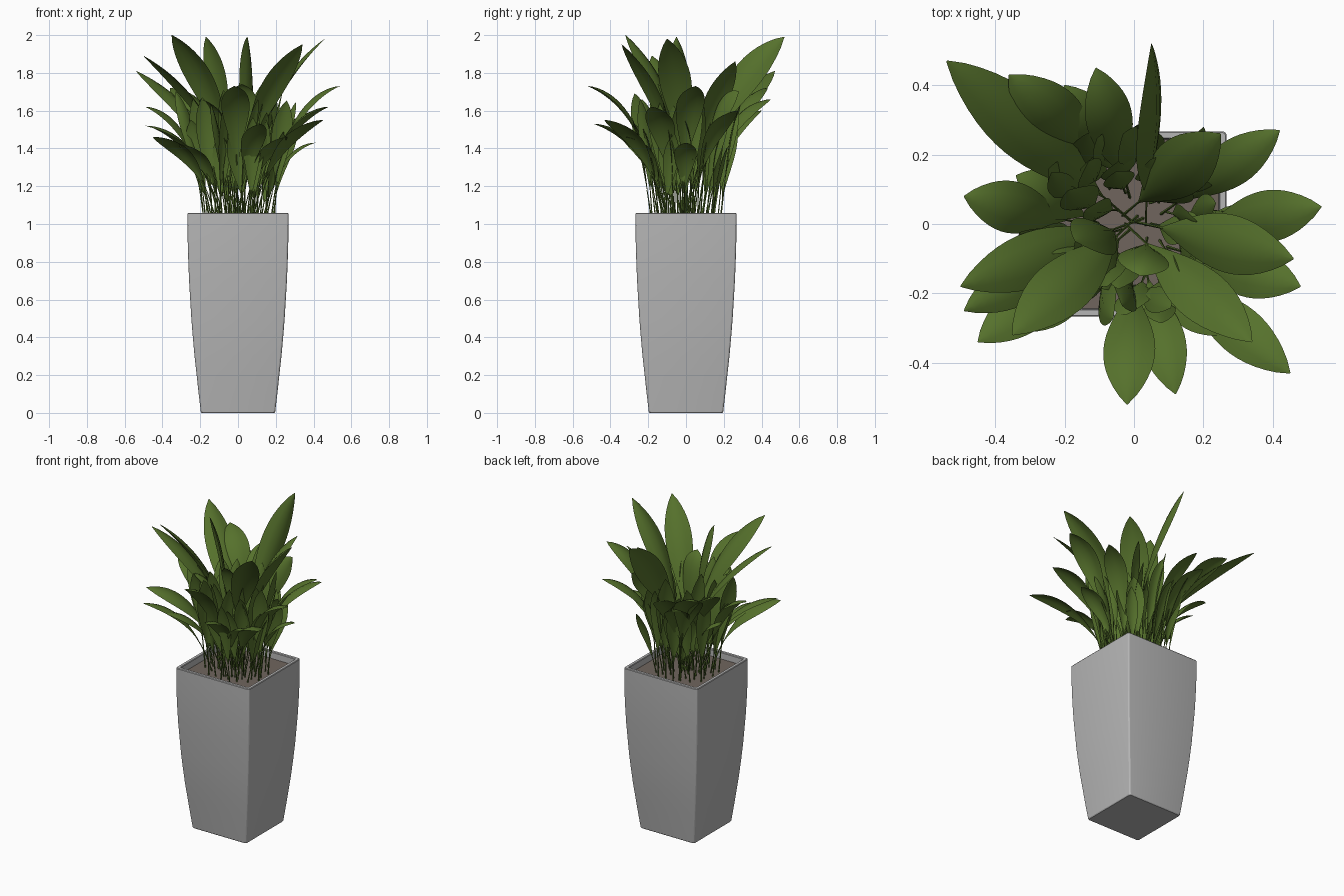
import bpy, bmesh, math, random
from mathutils import Vector, Matrix

if "Cube" in bpy.data.objects:
    bpy.data.objects.remove(bpy.data.objects["Cube"])

random.seed(11)


def material(name, rgb):
    m = bpy.data.materials.new(name)
    m.diffuse_color = (*rgb, 1)
    m.use_nodes = True
    m.node_tree.nodes["Principled BSDF"].inputs["Base Color"].default_value = m.diffuse_color
    return m


GREY = material("grey_pot", (0.47, 0.47, 0.47))
SOIL = material("brown_soil", (0.16, 0.13, 0.11))
GREEN = material("leaf_green", (0.092, 0.165, 0.025))


def finish(bm, name, mat, angle=40):
    me = bpy.data.meshes.new(name)
    bm.to_mesh(me)
    bm.free()
    me.materials.append(mat)
    ob = bpy.data.objects.new(name, me)
    bpy.context.collection.objects.link(ob)
    bpy.ops.object.select_all(action='DESELECT')
    ob.select_set(True)
    bpy.context.view_layer.objects.active = ob
    bpy.ops.object.shade_smooth_by_angle(angle=math.radians(angle))
    return ob


def square_ring(bm, half, z, r=0.012, n=4):
    """Ring of vertices around a square with rounded corners."""
    vs = []
    for c, (sx, sy) in enumerate([(1, 1), (-1, 1), (-1, -1), (1, -1)]):
        for i in range(n + 1):
            a = math.pi / 2 * (c + i / n)
            vs.append(bm.verts.new((sx * (half - r) + r * math.cos(a),
                                    sy * (half - r) + r * math.sin(a), z)))
    return vs


def bridge(bm, a, b):
    for i in range(len(a)):
        j = (i + 1) % len(a)
        bm.faces.new((a[i], a[j], b[j], b[i]))


# Pot: bowed square walls, rounded rim, inner wall down to the soil
bm = bmesh.new()
profile = [(0.193, 0), (0.197, 0.006), (0.208, 0.1), (0.219, 0.2), (0.230, 0.3),
           (0.239, 0.4), (0.247, 0.5), (0.253, 0.6), (0.259, 0.7), (0.263, 0.8),
           (0.266, 0.9), (0.267, 1.0), (0.267, 1.055), (0.264, 1.059),
           (0.248, 1.059), (0.245, 1.055), (0.243, 0.98)]
rings = [square_ring(bm, h, z) for h, z in profile]
for a, b in zip(rings, rings[1:]):
    bridge(bm, a, b)
bm.faces.new(rings[0][::-1])
finish(bm, "pot", GREY, 20)

# Soil
bm = bmesh.new()
bm.faces.new(square_ring(bm, 0.244, 1.015))
finish(bm, "soil", SOIL)


def leaf(bm, base, tip, width, roll, arch, start=0.24, spread=0.25):
    """Stalk tube plus a folded, pointed blade along one bending curve."""
    base, tip = Vector(base), Vector(tip)
    out = tip - base
    ctrl = base + Vector((out.x * spread, out.y * spread, out.z * arch))
    flat = Vector((out.x, out.y, 0)).normalized()
    side0 = Vector((-flat.y, flat.x, 0))

    def frame(t):
        p = base * (1 - t) ** 2 + ctrl * 2 * t * (1 - t) + tip * t * t
        d = ((ctrl - base) * (1 - t) + (tip - ctrl) * t).normalized()
        side = Matrix.Rotation(roll * (0.6 + 0.4 * t), 3, d) @ side0
        return p, side, side.cross(d).normalized()

    # stalk
    prev = None
    for i in range(6):
        p, s, n = frame((start + 0.1) * i / 5)
        r = 0.0045 - 0.002 * i / 5
        ring = [bm.verts.new(p + s * r * math.cos(a) + n * r * math.sin(a))
                for a in (0, math.pi / 2, math.pi, 1.5 * math.pi)]
        if prev:
            bridge(bm, prev, ring)
        prev = ring
    # blade, widest past the middle
    steps, prev = 18, None
    for i in range(steps + 1):
        u = i / steps
        p, s, n = frame(start + (1 - start) * u)
        w = width / 2 * max(0.02, max(0, math.sin(math.pi * u ** 1.5)) ** 0.8)
        row = [bm.verts.new(p + s * w * k - n * w * 0.28 * (1 - abs(k) ** 1.5))
               for k in (-1, -0.5, 0, 0.5, 1)]
        if prev:
            for k in range(4):
                bm.faces.new((prev[k], prev[k + 1], row[k + 1], row[k]))
        prev = row


# Large leaves: tip x, y, z, blade width, roll in degrees
LARGE = [
    (-0.54, 0.47, 1.81, .18, 8), (0.05, 0.52, 1.99, .17, 75),
    (0.46, -0.10, 1.98, .17, 10), (0.34, -0.34, 1.95, .16, -15),
    (-0.35, -0.32, 2.00, .17, 15), (-0.17, -0.05, 1.99, .15, 35),
    (0.25, 0.26, 1.86, .17, 0), (-0.11, 0.45, 1.66, .14, 15),
    (-0.36, 0.43, 1.72, .17, -10), (-0.20, 0.40, 1.60, .15, 0),
    (0.42, 0.27, 1.60, .13, 0), (0.54, 0.05, 1.73, .15, 0),
    (0.48, -0.18, 1.62, .15, 0), (0.45, -0.43, 1.55, .14, 0),
    (0.12, -0.49, 1.53, .13, 0), (-0.02, -0.52, 1.73, .15, 5),
    (-0.31, -0.31, 1.42, .13, 0), (-0.45, -0.34, 1.46, .14, 10),
    (-0.49, -0.25, 1.52, .14, -10), (-0.50, -0.18, 1.89, .16, 0),
    (-0.49, 0.08, 1.62, .15, 0), (-0.34, 0.14, 1.45, .13, 20),
    (0.20, 0.28, 1.70, .13, 70), (0.41, 0.00, 1.43, .12, 0),
    (-0.20, -0.18, 1.66, .15, 0), (0.26, -0.32, 1.46, .13, 0),
    (0.02, -0.15, 1.74, .15, 0)]
bm = bmesh.new()
for x, y, z, w, roll in LARGE:
    tall = z > 1.78
    k = 0.0 if tall else 0.25
    base = (x * k + random.uniform(-.04, .04), y * k + random.uniform(-.04, .04), 1.01)
    leaf(bm, base, (x, y, z), w, math.radians(roll), 0.6 if tall else 0.85,
         0.3 if tall else 0.24, 0.15 if tall else 0.25)
finish(bm, "large_leaves", GREEN, 60)

# Small leaves filling the clump: upright inside, lower and leaning outside
bm = bmesh.new()
COUNT = 48
for i in range(COUNT):
    a = i * 2.39996
    f = math.sqrt((i + 0.5) / COUNT)
    r = 0.03 + 0.17 * f
    lean = random.uniform(0.06, 0.14)
    base = (r * math.cos(a), r * math.sin(a), 1.01)
    b = a + random.uniform(-0.5, 0.5)
    tip = ((r + lean) * math.cos(b), (r + lean) * math.sin(b),
           random.uniform(1.55, 1.75) - 0.2 * f * random.random())
    leaf(bm, base, tip, random.uniform(.08, .12),
         random.uniform(-1.0, 1.0), random.uniform(0.5, 0.65), 0.2, 0.35)
finish(bm, "small_leaves", GREEN, 60)
